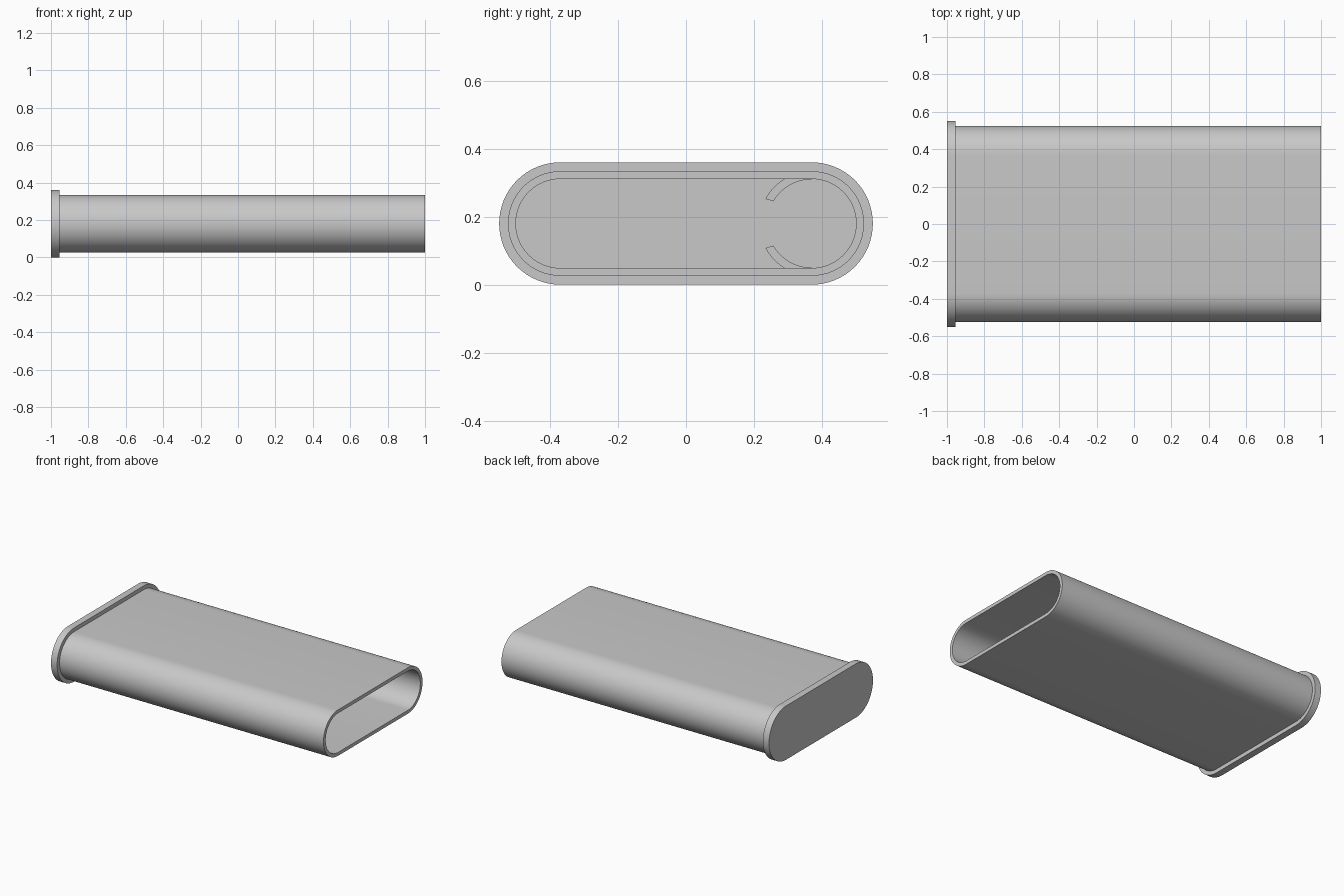
import bpy, bmesh
from math import sin, cos, radians

MID_Z = 0.18      # height of the long axis
HALF = 0.37       # half the straight run between the rounded ends
OUTER, INNER, FLANGE = 0.154, 0.131, 0.18
X_END, X_FLOOR, X_OPEN = -1.0, -0.955, 1.0

cube = bpy.data.objects.get("Cube")
if cube:
    bpy.data.objects.remove(cube, do_unlink=True)

grey = bpy.data.materials.new("plain_grey")
grey.use_nodes = True
colour = (0.58, 0.58, 0.58, 1)
grey.diffuse_color = colour
grey.node_tree.nodes["Principled BSDF"].inputs["Base Color"].default_value = colour


def arc(cy, r, start, end, steps=32):
    angles = [radians(start + (end - start) * i / steps) for i in range(steps + 1)]
    return [(cy + r * cos(a), MID_Z + r * sin(a)) for a in angles]


def stadium(r):
    return arc(HALF, r, -90, 90) + arc(-HALF, r, 90, 270)


def finish(name, bm):
    bmesh.ops.recalc_face_normals(bm, faces=bm.faces)
    mesh = bpy.data.meshes.new(name)
    bm.to_mesh(mesh)
    bm.free()
    mesh.materials.append(grey)
    obj = bpy.data.objects.new(name, mesh)
    bpy.context.collection.objects.link(obj)
    bpy.ops.object.select_all(action="DESELECT")
    obj.select_set(True)
    bpy.context.view_layer.objects.active = obj
    bpy.ops.object.shade_smooth_by_angle(angle=radians(30))
    return obj


def loft(name, sections):
    """Skin a run of (x, outline) sections and close both ends."""
    bm = bmesh.new()
    loops = [[bm.verts.new((x, y, z)) for y, z in outline] for x, outline in sections]
    for a, b in zip(loops, loops[1:]):
        for i in range(len(a)):
            j = (i + 1) % len(a)
            bm.faces.new((a[i], a[j], b[j], b[i]))
    bm.faces.new(loops[0])
    bm.faces.new(loops[-1])
    return finish(name, bm)


# Hollow sleeve with a flanged closed end, skinned from outside to inside
loft("sleeve", [
    (X_END, stadium(FLANGE)),
    (X_FLOOR, stadium(FLANGE)),
    (X_FLOOR, stadium(OUTER)),
    (X_OPEN, stadium(OUTER)),
    (X_OPEN, stadium(INNER)),
    (X_FLOOR, stadium(INNER)),
])

# Pair of curved lips inside the back edge, rooted in the sleeve wall
upper = (arc(HALF, INNER - 0.001, 90, 150, 16)
         + arc(HALF, OUTER, 152, 122, 10)
         + [(HALF - 0.08, MID_Z + 0.14), (HALF, MID_Z + 0.14)])
lower = [(y, 2 * MID_Z - z) for y, z in upper]
for name, outline in (("upper_holder_lip", upper), ("lower_holder_lip", lower)):
    loft(name, [(X_FLOOR - 0.01, outline), (-0.1, outline)])
